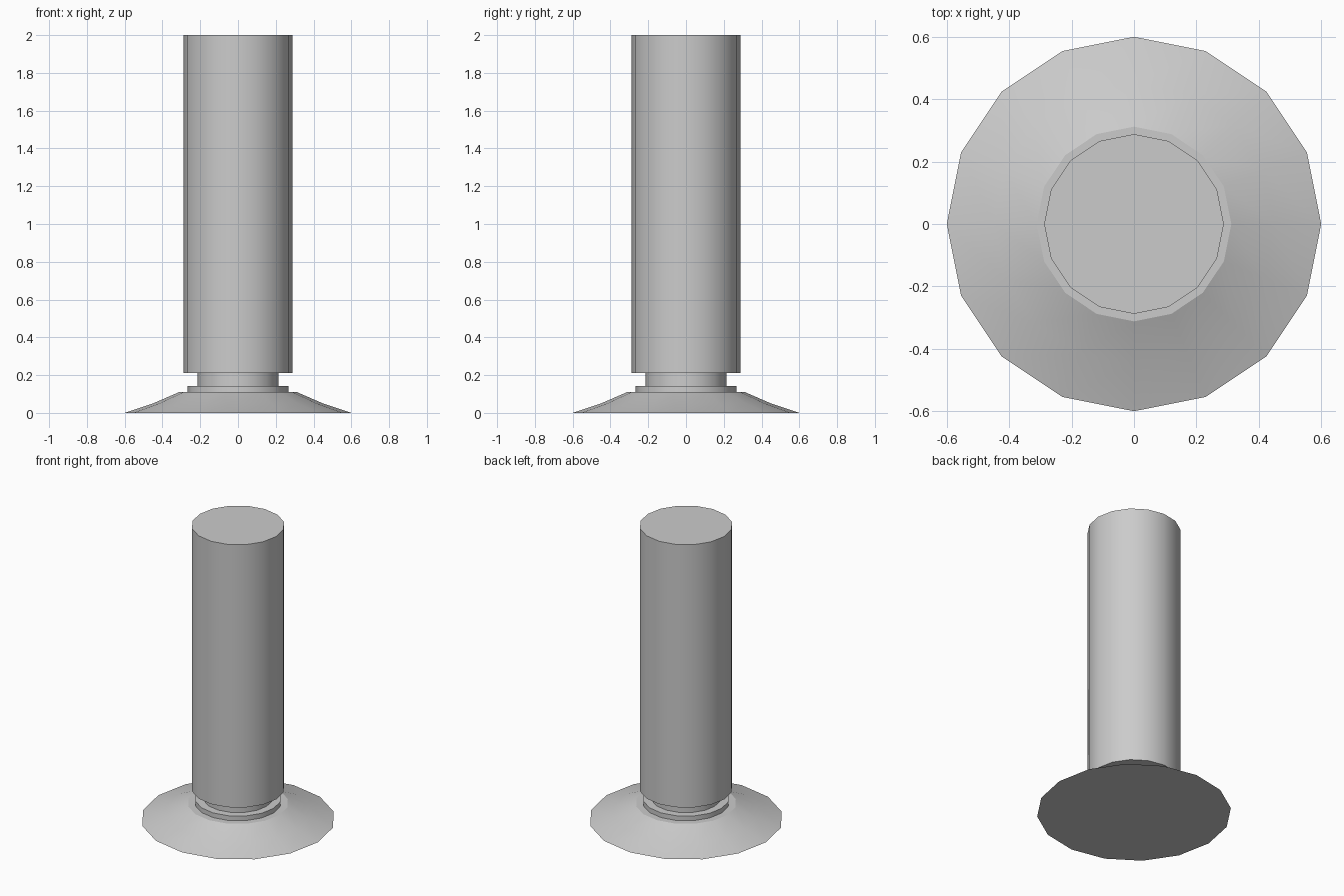
import bpy, bmesh, math

if "Cube" in bpy.data.objects:
    bpy.data.objects.remove(bpy.data.objects["Cube"], do_unlink=True)

SIDES = 16

grey = bpy.data.materials.new("plain grey")
grey.use_nodes = True
colour = (0.6, 0.6, 0.6, 1.0)
grey.diffuse_color = colour
grey.node_tree.nodes["Principled BSDF"].inputs["Base Color"].default_value = colour


def turned_part(name, profile):
    """Capped solid of revolution from (radius, z) points, bottom to top."""
    bm = bmesh.new()
    rings = []
    for r, z in profile:
        rings.append([bm.verts.new((r * math.cos(a), r * math.sin(a), z))
                      for a in (2 * math.pi * i / SIDES for i in range(SIDES))])
    for low, high in zip(rings, rings[1:]):
        for i in range(SIDES):
            j = (i + 1) % SIDES
            bm.faces.new((low[i], low[j], high[j], high[i])).smooth = True
    # Flat caps with crisp rims
    for cap in (bm.faces.new(rings[0][::-1]), bm.faces.new(rings[-1])):
        for edge in cap.edges:
            edge.smooth = False
    mesh = bpy.data.meshes.new(name)
    bm.to_mesh(mesh)
    bm.free()
    mesh.materials.append(grey)
    obj = bpy.data.objects.new(name, mesh)
    bpy.context.collection.objects.link(obj)
    return obj


# Flared foot, stepped collar and neck, tall column
turned_part("foot", [(0.60, 0.0), (0.45, 0.05), (0.312, 0.11)])
turned_part("collar", [(0.267, 0.11), (0.267, 0.142)])
turned_part("neck", [(0.215, 0.142), (0.215, 0.21)])
turned_part("column", [(0.288, 0.21), (0.288, 2.0)])
